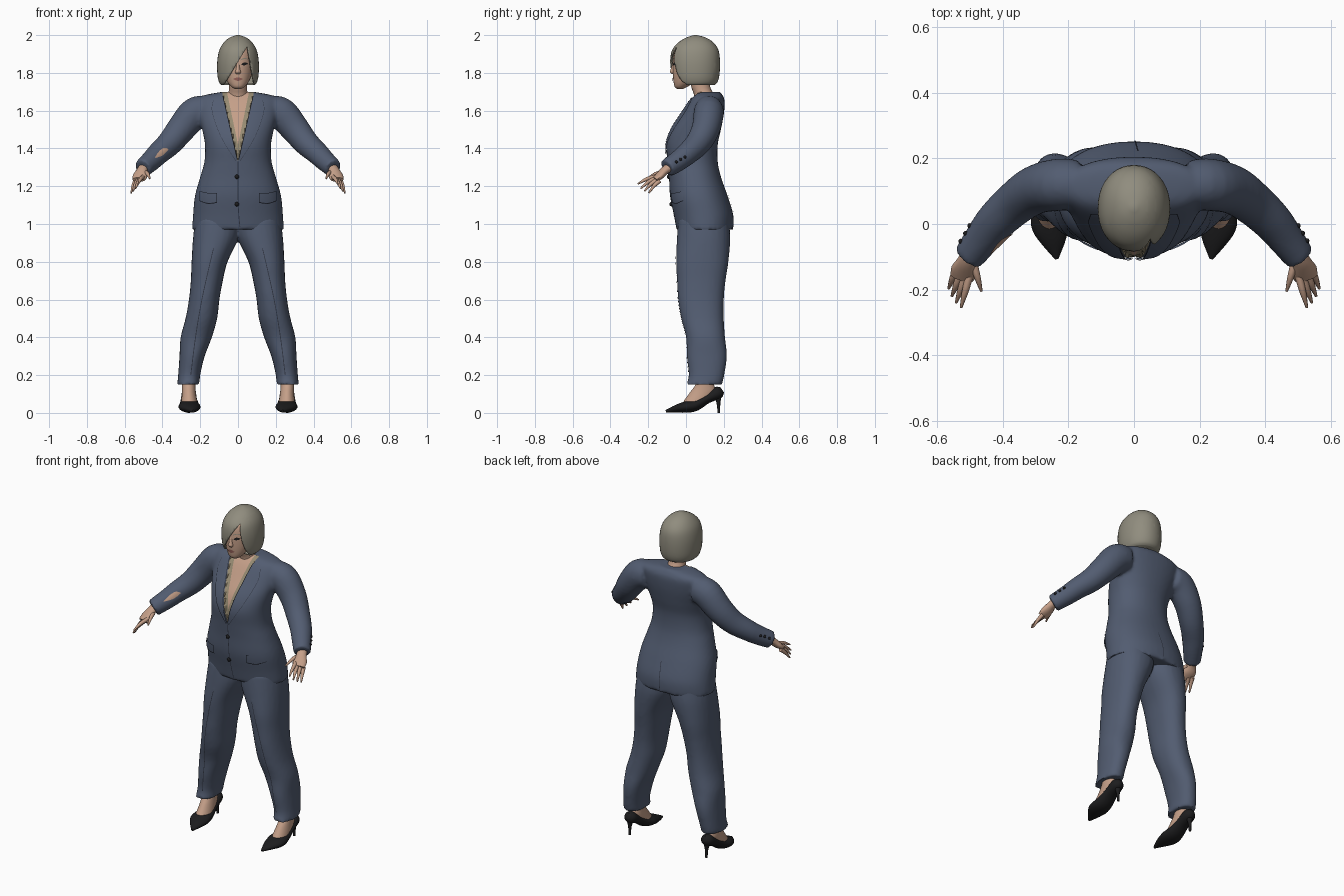
import bpy, bmesh, math
from mathutils import Vector, Matrix
from mathutils.bvhtree import BVHTree

cube = bpy.data.objects.get("Cube")
if cube:
    bpy.data.objects.remove(cube, do_unlink=True)

X, Y, Z = Vector((1, 0, 0)), Vector((0, 1, 0)), Vector((0, 0, 1))
SIDES = (("left", 1), ("right", -1))
made = []


def material(name, *colour):
    mat = bpy.data.materials.new(name)
    mat.use_nodes = True
    mat.diffuse_color = (*colour, 1)
    shader = next(n for n in mat.node_tree.nodes if n.type == 'BSDF_PRINCIPLED')
    shader.inputs["Base Color"].default_value = (*colour, 1)
    shader.inputs["Roughness"].default_value = .8
    return mat


SUIT = material("slate_blue_cloth", .085, .108, .165)
SKIN = material("skin", .56, .35, .25)
HAIR = material("ash_hair", .28, .265, .21)
SHIRT = material("khaki_shirt", .31, .26, .17)
BLACK = material("black_leather", .012, .012, .013)
SEAM = material("dark_seam", .03, .036, .055)
LIPS = material("dull_red_lips", .3, .12, .1)


def spline(rows, steps):
    """Smoothly resample rows of numbers."""
    out, last = [], len(rows) - 1
    for i in range(last):
        near = rows[max(i - 1, 0)], rows[i], rows[i + 1], rows[min(i + 2, last)]
        for j in range(steps):
            t = j / steps
            out.append([.5 * (2*q + (r - p)*t + (2*p - 5*q + 4*r - s)*t*t
                              + (3*q - p - 3*r + s)*t**3) for p, q, r, s in zip(*near)])
    return out + [list(rows[last])]


def spans(rows):
    """Turn (z, left, right, front, back) into centre and radii."""
    return [((a + b) / 2, (c + d) / 2, z, (b - a) / 2, (d - c) / 2) for z, a, b, c, d in rows]


def loft(bm, rows, side=1, along=False, power=2, count=24, steps=4):
    """Skin rounded rings, level or square to their path."""
    rows = [(r[0] * side, *r[1:]) for r in spline(rows, steps)]
    rings = []
    for i, (x, y, z, rx, ry) in enumerate(rows):
        u, v = X, Y
        if along:
            t = Vector(rows[min(i + 1, len(rows) - 1)][:3]) - Vector(rows[max(i - 1, 0)][:3])
            u = t.cross(Z).normalized()
            v = u.cross(t).normalized()
        ring = []
        for k in range(count):
            c, s = math.cos(k * math.tau / count), math.sin(k * math.tau / count)
            c = math.copysign(abs(c) ** (2 / power), c)
            s = math.copysign(abs(s) ** (2 / power), s)
            ring.append(bm.verts.new(Vector((x, y, z)) + u * c * rx + v * s * ry))
        rings.append(ring)
    for a, b in zip(rings, rings[1:]):
        for k in range(count):
            m = (k + 1) % count
            bm.faces.new((a[k], a[m], b[m], b[k]))
    bm.faces.new(rings[0])
    bm.faces.new(rings[-1])


def finish(name, bm, *mats):
    bmesh.ops.recalc_face_normals(bm, faces=bm.faces)
    mesh = bpy.data.meshes.new(name)
    bm.to_mesh(mesh)
    bm.free()
    for mat in mats:
        mesh.materials.append(mat)
    ob = bpy.data.objects.new(name, mesh)
    bpy.context.collection.objects.link(ob)
    made.append(ob)
    return ob


def part(name, rows, mat, **options):
    bm = bmesh.new()
    loft(bm, rows, **options)
    return finish(name, bm, mat)


def fuse(ob, mat):
    """Blend overlapping volumes into one garment."""
    mod = ob.modifiers.new("blend", 'REMESH')
    mod.mode, mod.voxel_size = 'VOXEL', .01
    mod = ob.modifiers.new("soften", 'SMOOTH')
    mod.factor, mod.iterations = .5, 6
    bpy.context.view_layer.update()
    mesh = bpy.data.meshes.new_from_object(ob.evaluated_get(bpy.context.evaluated_depsgraph_get()))
    ob.modifiers.clear()
    ob.data = mesh
    mesh.materials.clear()
    mesh.materials.append(mat)


def surface(ob):
    return BVHTree.FromPolygons([v.co for v in ob.data.vertices],
                                [p.vertices for p in ob.data.polygons])


def drape(tree, x, z, face, lift):
    hit, normal, _, _ = tree.ray_cast(Vector((x, 2 * face, z)), Y * -face)
    if hit is None:
        hit, normal, _, _ = tree.find_nearest(Vector((x, face * .1, z)))
    return hit + Y * face * lift


def strip(name, tree, rows, mat, side=1, lift=.004, face=-1, across=5):
    """Thin plate between two edges, laid on a surface."""
    bm = bmesh.new()
    grid = [[bm.verts.new(drape(tree, side * (a + (c - a) * k / across), b + (d - b) * k / across,
                                face, lift)) for k in range(across + 1)]
            for a, b, c, d in spline(rows, 6)]
    for p, q in zip(grid, grid[1:]):
        for k in range(across):
            f = bm.faces.new((p[k], p[k + 1], q[k + 1], q[k]))
            f.normal_update()
    ob = finish(name, bm, mat)
    if ob.data.polygons[0].normal.y * face < 0:
        ob.data.flip_normals()


def seam(name, tree, points, **options):
    strip(name, tree, [(x - .002, z, x + .002, z) for x, z in points], SEAM, across=1, **options)


def dot(name, place, radius, mat):
    bm = bmesh.new()
    bmesh.ops.create_icosphere(bm, subdivisions=2, radius=radius, matrix=Matrix.Translation(place))
    finish(name, bm, mat)


# Jacket: torso and sleeves blended together
bm = bmesh.new()
loft(bm, spans([(z, -w, w, f, b) for z, w, f, b in (
    (.97, .243, -.05, .25), (1.05, .238, -.065, .25), (1.15, .228, -.085, .22),
    (1.25, .2, -.09, .185), (1.33, .178, -.097, .168), (1.42, .175, -.104, .168),
    (1.5, .19, -.08, .185), (1.58, .21, -.03, .2), (1.65, .215, .015, .205),
    (1.68, .185, .04, .195), (1.7, .08, .055, .18))]), power=2.2, count=40)
ARM = [(.17, .12, 1.6, .075, .08), (.23, .12, 1.585, .08, .085), (.3, .105, 1.505, .075, .077),
       (.36, .065, 1.43, .068, .068), (.42, .01, 1.375, .062, .06), (.46, -.04, 1.335, .056, .055),
       (.505, -.1, 1.295, .048, .05)]
for _, s in SIDES:
    loft(bm, ARM, side=s, along=True)
jacket = finish("jacket", bm, SUIT)
fuse(jacket, SUIT)
cloth = surface(jacket)

# Neck opening: cut the edges, colour and sink the shirt and chest
shirt_v, skin_v = (1.33, .23), (1.42, .21)
bm = bmesh.new()
bm.from_mesh(jacket.data)
for low, slope in (shirt_v, skin_v):
    for s in (1, -1):
        bmesh.ops.bisect_plane(bm, geom=bm.verts[:] + bm.edges[:] + bm.faces[:],
                               plane_co=Z * low, plane_no=(1, 0, -s * slope))
for f in bm.faces:
    c = f.calc_center_median()
    if c.y < .09:
        f.material_index = sum(abs(c.x) < (c.z - low) * slope for low, slope in (shirt_v, skin_v))
for v in bm.verts:
    if v.link_faces and all(f.material_index for f in v.link_faces):
        v.co.y += .008
bm.to_mesh(jacket.data)
bm.free()
jacket.data.materials.append(SHIRT)
jacket.data.materials.append(SKIN)

# Lapels, pockets, cuffs, hands, feet and shoes on both sides
for word, s in SIDES:
    edge = [(.08, 1.675), (.063, 1.6), (.036, 1.48), (.004, 1.34)]
    wide = [(.13, 1.655), (.135, 1.59), (.088, 1.46), (.008, 1.33)]
    strip(word + "_lapel", cloth, [a + b for a, b in zip(edge, wide)], SUIT, side=s, lift=.006)
    seam(word + "_lapel_edge", cloth, edge, side=s, lift=.008)
    seam(word + "_lapel_fold", cloth, wide, side=s, lift=.005)
    strip(word + "_pocket_flap", cloth, [(.11, 1.165, .11, 1.115), (.16, 1.165, .16, 1.11),
          (.205, 1.175, .205, 1.125)], SUIT, side=s, lift=.009)
    strip(word + "_pocket_edge", cloth, [(.11, 1.117, .11, 1.112), (.16, 1.112, .16, 1.107),
          (.205, 1.127, .205, 1.122)], SEAM, side=s, lift=.009, across=1)
    for k in range(3):
        spot = cloth.find_nearest(Vector((s * (.56 - .018 * k), -.04 + .022 * k, 1.34 + .01 * k)))[0]
        dot(f"{word}_cuff_button_{k + 1}", spot, .008, BLACK)

    bm = bmesh.new()
    loft(bm, [(.49, -.07, 1.31, .03, .026), (.508, -.11, 1.285, .029, .022),
              (.518, -.14, 1.255, .04, .02), (.525, -.165, 1.235, .036, .014)],
         side=s, along=True, count=16)
    for base, tip in (((.503, -.16, 1.25), (.528, -.255, 1.212)), ((.515, -.162, 1.24), (.543, -.24, 1.188)),
                      ((.53, -.155, 1.232), (.556, -.22, 1.174)), ((.543, -.14, 1.228), (.566, -.197, 1.164)),
                      ((.49, -.12, 1.275), (.466, -.205, 1.24))):
        mid = Vector(base).lerp(Vector(tip), .5) + Z * .007
        loft(bm, [(*base, .012, .012), (*mid, .01, .01), (*tip, .004, .004)],
             side=s, along=True, count=8, steps=3)
    finish(word + "_hand", bm, SKIN)

    part(word + "_foot", [(.262, .1, .24, .04, .045), (.262, .1, .16, .036, .046),
         (.26, .09, .11, .037, .068), (.258, .055, .06, .042, .07)], SKIN, side=s)
    part(word + "_shoe", [(.26, .192, .122, .014, .016), (.26, .17, .108, .036, .033),
         (.26, .11, .075, .042, .026), (.258, .05, .042, .052, .032), (.256, 0, .031, .058, .03),
         (.246, -.05, .022, .04, .021), (.236, -.106, .009, .006, .007)], BLACK, side=s, along=True)
    part(word + "_heel", [(.26, .168, .1, .026, .022), (.26, .172, .05, .01, .01),
         (.26, .174, 0, .007, .007)], BLACK, side=s, count=12)

# Trousers
bm = bmesh.new()
for _, s in SIDES:
    loft(bm, spans([(1.03, -.02, .225, -.04, .225), (.93, -.005, .238, -.048, .235),
         (.8, .055, .246, -.053, .225), (.7, .08, .25, -.048, .21), (.6, .098, .26, -.042, .2),
         (.5, .11, .278, -.026, .2), (.4, .138, .304, 0, .207), (.3, .176, .31, .004, .217),
         (.2, .2, .317, .014, .203), (.15, .203, .322, 0, .192)]), side=s, power=2.2)
trousers = finish("trousers", bm, SUIT)
fuse(trousers, SUIT)
legs = surface(trousers)
for word, s in SIDES:
    seam(word + "_trouser_crease", legs, [(.13, .87), (.165, .72), (.195, .58), (.225, .4), (.25, .2)],
         side=s, lift=.003)

# Jacket closing edge, vent, buttons and torn sleeve
seam("front_edge", cloth, [(0, 1.33), (0, 1.2), (.002, 1.08), (.01, .985)])
seam("back_vent", cloth, [(.012, 1.15), (.004, 1.06), (0, .985)], face=1)
for k, z in enumerate((1.25, 1.105)):
    dot(f"front_button_{k + 1}", drape(cloth, -.006, z, -1, 0), .012, BLACK)
strip("torn_sleeve_skin", cloth, [(-.44, 1.352, -.435, 1.35), (-.42, 1.382, -.405, 1.36),
      (-.395, 1.402, -.385, 1.375), (-.37, 1.4, -.368, 1.395)], SKIN)

# Neck and head
part("neck", [(0, .1, 1.6, .065, .05), (0, .095, 1.68, .054, .052), (0, .08, 1.72, .047, .05),
     (0, .06, 1.8, .047, .05)], SKIN)
head = part("head", [(0, -.03, 1.715, .018, .016), (0, -.026, 1.727, .036, .034),
            (0, -.006, 1.755, .058, .06), (0, .02, 1.8, .076, .09), (0, .04, 1.86, .085, .11),
            (0, .05, 1.92, .08, .108), (0, .05, 1.965, .045, .06)], SKIN)
part("nose", [(0, -.06, 1.86, .007, .008), (0, -.068, 1.82, .011, .013),
     (0, -.07, 1.805, .015, .015), (0, -.064, 1.793, .01, .01)], SKIN, count=12)
skull = surface(head)
strip("lips", skull, [(-.024, 1.769, -.024, 1.767), (0, 1.777, 0, 1.757), (.024, 1.769, .024, 1.767)], LIPS)
for word, s in SIDES:
    strip(word + "_eye", skull, [(.018, 1.846, .018, 1.843), (.034, 1.856, .034, 1.84),
          (.052, 1.85, .052, 1.847)], BLACK, side=s, lift=.002)
    strip(word + "_eyebrow", skull, [(.014, 1.871, .014, 1.866), (.036, 1.879, .036, 1.874),
          (.058, 1.871, .058, 1.869)], HAIR, side=s, lift=.002)

# Bobbed hair with a side-swept opening for the face
bm = bmesh.new()
loft(bm, spans([(z, -w, w, f, b) for z, w, f, b in (
    (1.735, .088, -.05, .15), (1.75, .1, -.064, .166), (1.79, .109, -.078, .177),
    (1.86, .11, -.084, .18), (1.92, .099, -.074, .172), (1.96, .076, -.042, .146),
    (1.987, .044, .002, .105), (2, .008, .042, .058))]), power=2.1, count=40)
top = Vector((.05, 0, 1.94))
sweep, drop = .62, .18
for co, no in ((top, (1, 0, -sweep)), (top, (1, 0, drop)), (Vector(), Y)):
    bmesh.ops.bisect_plane(bm, geom=bm.verts[:] + bm.edges[:] + bm.faces[:], plane_co=co, plane_no=no)
gone = []
for f in bm.faces:
    c = f.calc_center_median()
    fall = top.z - c.z
    if c.y < 0 and top.x - sweep * fall < c.x < top.x + drop * fall:
        gone.append(f)
bmesh.ops.delete(bm, geom=gone, context='FACES')
hair = finish("bobbed_hair", bm, HAIR)
mod = hair.modifiers.new("thickness", 'SOLIDIFY')
mod.thickness, mod.offset = .008, -1

# Smooth shading with crisp edges
bpy.ops.object.select_all(action='DESELECT')
for ob in made:
    ob.select_set(True)
bpy.context.view_layer.objects.active = jacket
bpy.ops.object.shade_smooth_by_angle(angle=math.radians(45))
